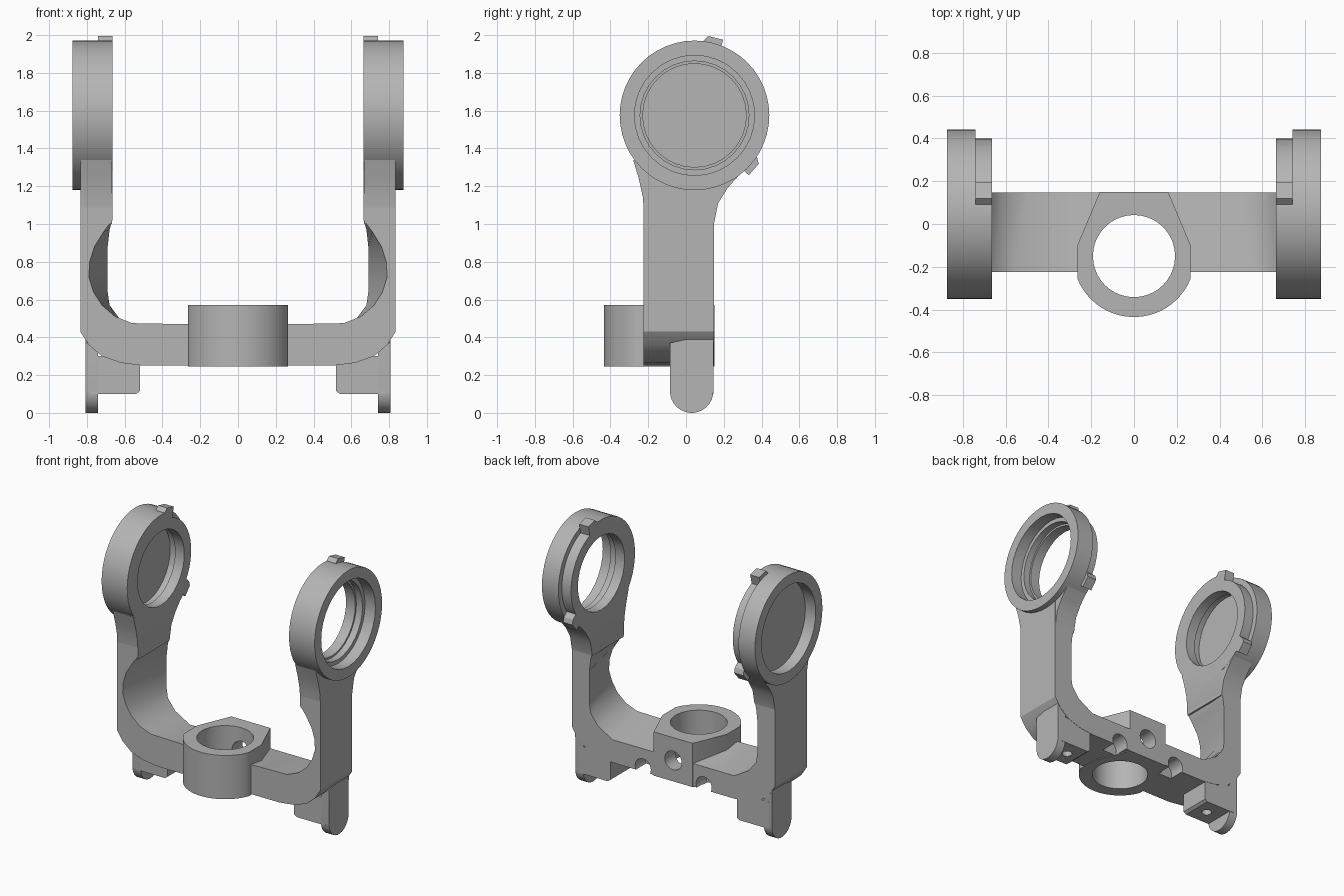
import bpy, bmesh, math
from mathutils import Vector

old = bpy.data.objects.get("Cube")
if old:
    bpy.data.objects.remove(old)

grey = bpy.data.materials.new("light_grey")
grey.use_nodes = True
grey.diffuse_color = (0.46, 0.46, 0.46, 1)
grey.node_tree.nodes["Principled BSDF"].inputs["Base Color"].default_value = (0.46, 0.46, 0.46, 1)

RING_Y, RING_Z = 0.045, 1.575
BOSS_Y = -0.15


def loft(name, first, second, axis, a, b):
    """Solid between two outlines lying at a and b along the axis."""
    def place(p, t):
        return {"x": (t, p[0], p[1]), "y": (p[0], t, p[1]), "z": (p[0], p[1], t)}[axis]
    bm = bmesh.new()
    lo = [bm.verts.new(place(p, a)) for p in first]
    hi = [bm.verts.new(place(p, b)) for p in second]
    bm.faces.new(lo)
    bm.faces.new(hi[::-1])
    n = len(lo)
    for i in range(n):
        j = (i + 1) % n
        bm.faces.new((lo[i], hi[i], hi[j], lo[j]))
    bmesh.ops.recalc_face_normals(bm, faces=bm.faces)
    mesh = bpy.data.meshes.new(name)
    bm.to_mesh(mesh)
    bm.free()
    mesh.materials.append(grey)
    obj = bpy.data.objects.new(name, mesh)
    bpy.context.collection.objects.link(obj)
    return obj


def prism(name, pts, axis, a, b):
    return loft(name, pts, pts, axis, a, b)


def arc(cx, cy, r, start=0, end=360, n=40):
    """Points on an arc; a full circle leaves out the repeated point."""
    steps = n if end - start == 360 else n - 1
    angles = [math.radians(start + (end - start) * i / steps) for i in range(n)]
    return [(cx + r * math.cos(t), cy + r * math.sin(t)) for t in angles]


def boolean(obj, tools, operation="DIFFERENCE", keep=False):
    bpy.context.view_layer.objects.active = obj
    for tool in tools:
        tool.hide_render = True
        mod = obj.modifiers.new("cut", "BOOLEAN")
        mod.operation, mod.solver, mod.object = operation, "EXACT", tool
        bpy.ops.object.modifier_apply(modifier=mod.name)
    if not keep:
        for tool in tools:
            bpy.data.objects.remove(tool)


def smooth(obj):
    bpy.ops.object.select_all(action="DESELECT")
    obj.select_set(True)
    bpy.context.view_layer.objects.active = obj
    bpy.ops.object.shade_smooth_by_angle(angle=math.radians(30))


def mirrored(half):
    return half + [(-x, z) for x, z in reversed(half) if x > 0]


# U-shaped yoke: the inner corners are scooped deeper at the front
outer = [(0, .25), (.5, .25), (.62, .265), (.72, .3), (.79, .36), (.835, .43),
         (.835, 1.33), (.665, 1.33), (.665, 1.02)]
front = [(.71, .96), (.76, .88), (.785, .8), (.79, .72), (.765, .64),
         (.72, .57), (.65, .51), (.56, .475), (.3, .47), (0, .47)]
back = [(.68, .97), (.69, .88), (.69, .8), (.69, .72), (.69, .64),
        (.68, .57), (.62, .49), (.5, .42), (.3, .42), (0, .42)]
yoke = loft("yoke", mirrored(outer + front), mirrored(outer + back), "y", -.225, .148)

# Central boss: round at the front, tapering to a flat back
side = math.degrees(math.acos(.265 / .285))
boss_shape = [(.16, .15), (-.16, .15), (-.265, -.1)]
boss_shape += arc(0, BOSS_Y, .285, 180 + side, 360 - side, 24) + [(.265, -.1)]
boss = prism("boss", boss_shape, "z", .245, .57)
boolean(yoke, [boss], "UNION")

# Vertical bore, rear cross hole and the two notches under the rear edge
cutters = [prism("bore_cutter", arc(0, BOSS_Y, .192), "z", 0, 1),
           prism("rear_hole_cutter", arc(0, .4, .07, n=20), "y", -.1, .4)]
for s in (1, -1):
    cutters.append(prism("notch_cutter", arc(s * .25, .28, .065, n=20), "y", .03, .4))
boolean(yoke, cutters)


def bore_cutters(s):
    """Stepped bore of one ring, widest on the outside."""
    return [prism("bore_cutter", arc(RING_Y, RING_Z, r, n=32), "x", s * a, s)
            for r, a in ((.274, .5), (.288, .74), (.318, .79))]


def tab_shape(angle):
    """Small block standing out from the ring rim, in the side plane."""
    d = Vector((math.cos(math.radians(angle)), math.sin(math.radians(angle))))
    t = Vector((-d.y, d.x))
    c = Vector((RING_Y, RING_Z))
    return [tuple(c + d * r + t * w) for r, w in
            ((.33, -.05), (.425, -.05), (.425, .03), (.395, .05), (.33, .05))]


for s, label in ((1, "left"), (-1, "right")):
    # Bearing ring with its rim cut back between the two tabs
    ring = prism(label + "_ring", arc(RING_Y, RING_Z, .396, n=48), "x", s * .665, s * .875)
    sector = arc(RING_Y, RING_Z, .355, -41, 76, 18) + arc(RING_Y, RING_Z, .5, -41, 76, 18)[::-1]
    boolean(ring, [prism("rim_cutter", sector, "x", s * .6, s * .74)])

    # Flared neck joining arm and ring
    neck_shape = [(-.22, 1.0), (-.228, 1.14), (-.25, 1.24), (-.28, 1.34), (.3, 1.34),
                  (.295, 1.275), (.22, 1.19), (.17, 1.11), (.148, 1.0)]
    neck = prism(label + "_neck", neck_shape, "x", s * .666, s * .834)
    holes = bore_cutters(s)
    for part in (ring, neck, yoke):
        boolean(part, holes, keep=True)
    for hole in holes:
        bpy.data.objects.remove(hole)
    smooth(ring)
    smooth(neck)

    for angle, where in ((76, "upper"), (-41, "lower")):
        prism(f"{label}_{where}_tab", tab_shape(angle), "x", s * .665, s * .74)

    # Foot: a round-ended plate below the arm
    foot_shape = [(.146, .42), (-.085, .37)] + arc(.03, .115, .115, 180, 360, 16)
    foot = prism(label + "_foot", foot_shape, "x", s * .742, s * .808)
    smooth(foot)

    # Mounting block beside the foot, with a screw hole from below
    block_shape = [(s * x, z) for x, z in
                   ((.78, .3), (.52, .3), (.52, .115), (.54, .1), (.78, .1))]
    block = prism(label + "_mounting_block", block_shape, "y", -.085, .146)
    boolean(block, [prism("screw_cutter", arc(s * .63, .03, .035, n=16), "z", 0, .22)])
    smooth(block)

smooth(yoke)
